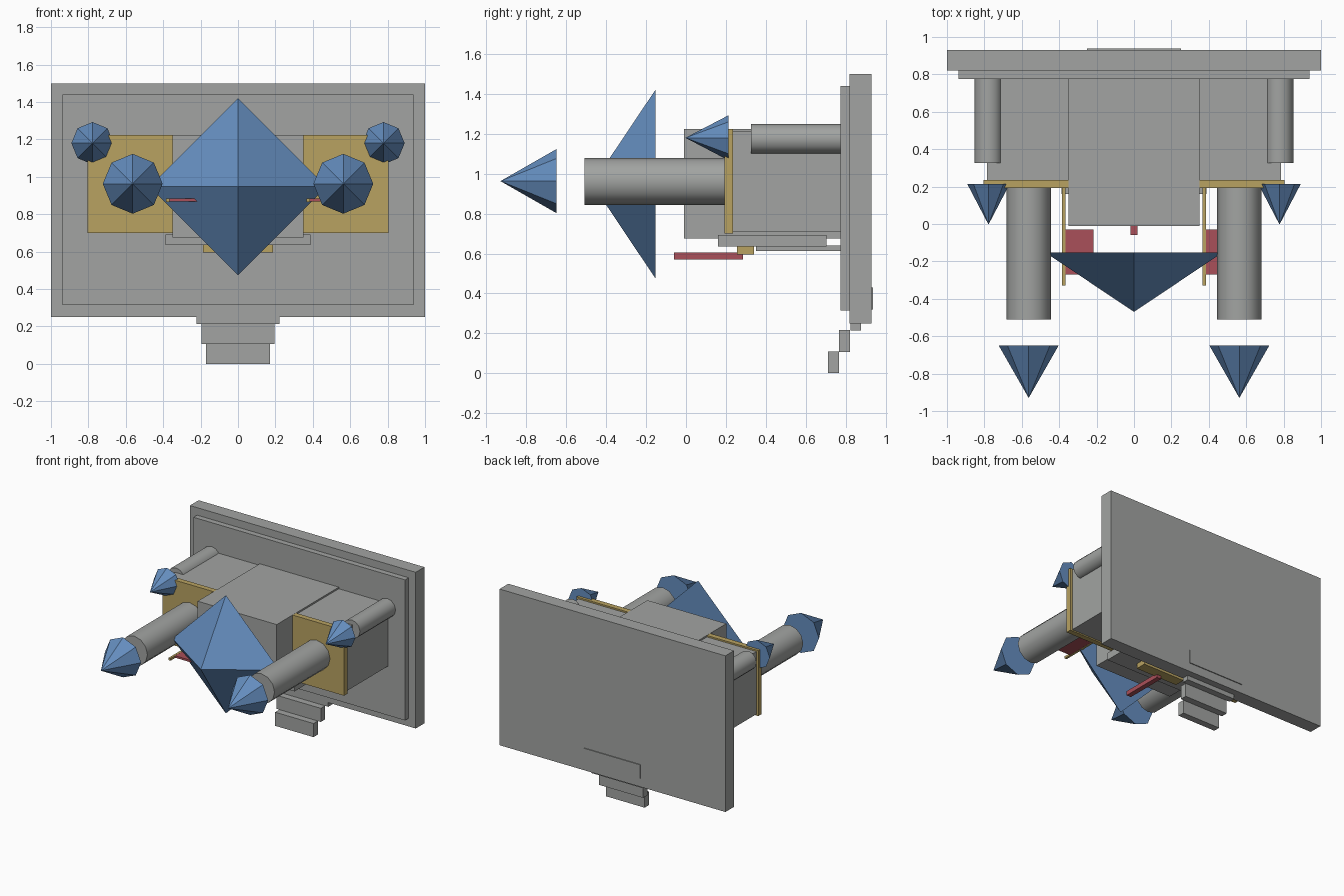
import bpy
import math
from mathutils import Matrix

if "Cube" in bpy.data.objects:
    bpy.data.objects.remove(bpy.data.objects["Cube"])


def material(name, rgb):
    m = bpy.data.materials.new(name)
    m.diffuse_color = (*rgb, 1.0)
    m.use_nodes = True
    m.node_tree.nodes["Principled BSDF"].inputs["Base Color"].default_value = m.diffuse_color
    return m


GREY = material("grey metal", (0.36, 0.37, 0.36))
GOLD = material("dull gold", (0.48, 0.36, 0.12))
BLUE = material("crystal blue", (0.13, 0.27, 0.52))
RED = material("muted red", (0.40, 0.08, 0.10))


def box(name, x, y, z, mat):
    """Axis-aligned box from (min, max) pairs."""
    centre = [(a + b) / 2 for a, b in (x, y, z)]
    bpy.ops.mesh.primitive_cube_add(size=1, location=centre)
    ob = bpy.context.object
    ob.name = name
    ob.data.transform(Matrix.Diagonal((x[1] - x[0], y[1] - y[0], z[1] - z[0], 1)))
    ob.data.materials.append(mat)
    return ob


def spike(name, x, z, y_base, y_tip, r, sides, mat):
    """Cone or pyramid pointing forward, corners on the vertical and level axes."""
    bpy.ops.mesh.primitive_cone_add(vertices=sides, radius1=r, radius2=0,
                                    depth=y_base - y_tip,
                                    location=(x, (y_base + y_tip) / 2, z),
                                    rotation=(math.pi / 2, 0, 0))
    ob = bpy.context.object
    ob.name = name
    ob.data.materials.append(mat)


def tube(name, x, z, y0, y1, r, mat):
    bpy.ops.mesh.primitive_cylinder_add(vertices=12, radius=r, depth=y1 - y0,
                                        location=(x, (y0 + y1) / 2, z),
                                        rotation=(math.pi / 2, 0, 0))
    ob = bpy.context.object
    ob.name = name
    ob.data.materials.append(mat)
    bpy.ops.object.shade_smooth_by_angle(angle=math.radians(40))


# Back wall and raised inner panel
box("back_wall", (-1, 1), (0.82, 0.93), (0.25, 1.5), GREY)
box("inner_panel", (-0.937, 0.937), (0.775, 0.82), (0.315, 1.44), GREY)

# Central body and floor plates beneath it
box("central_body", (-0.35, 0.35), (-0.01, 0.775), (0.675, 1.225), GREY)
box("under_plate", (-0.388, 0.388), (0.16, 0.705), (0.635, 0.693), GREY)
box("lower_plate", (-0.18, 0.18), (0.35, 0.775), (0.613, 0.64), GREY)
box("lower_mount", (-0.187, 0.187), (0.255, 0.34), (0.595, 0.636), GOLD)
box("lower_bar", (-0.02, 0.02), (-0.06, 0.285), (0.57, 0.605), RED)

# Wings, tubes and spikes on both sides
for side, s in (("left", -1), ("right", 1)):
    box(f"{side}_wing", sorted((s * 0.34, s * 0.787)), (0.23, 0.775), (0.71, 1.212), GREY)
    box(f"{side}_wing_plate", sorted((s * 0.35, s * 0.805)), (0.192, 0.235), (0.70, 1.224), GOLD)
    tube(f"{side}_large_tube", s * 0.563, 0.962, -0.51, 0.2, 0.118, GREY)
    tube(f"{side}_small_tube", s * 0.778, 1.175, 0.325, 0.78, 0.075, GREY)
    spike(f"{side}_large_spike", s * 0.563, 0.963, -0.65, -0.93, 0.16, 8, BLUE)
    spike(f"{side}_small_spike", s * 0.778, 1.18, 0.213, -0.003, 0.113, 8, BLUE)

    # Flag on a rod: both flags point the same way
    x = s * 0.376
    box(f"{side}_rod", (x - 0.009, x + 0.009), (-0.33, 0.195), (0.866, 0.884), GOLD)
    box(f"{side}_flag", (x, x + 0.16), (-0.27, -0.03), (0.867, 0.883), RED)

# Big front pyramid
spike("front_pyramid", 0, 0.948, -0.153, -0.47, 0.473, 4, BLUE)

# Steps descending toward the front
steps = [(0.17, 0.712, 0.766, 0.0), (0.196, 0.768, 0.822, 0.107),
         (0.222, 0.824, 0.876, 0.214), (0.25, 0.878, 0.937, 0.32)]
for i, (w, y0, y1, z) in enumerate(steps):
    box(f"step_{i + 1}", (-w, w), (y0, y1), (z, z + 0.109), GREY)
